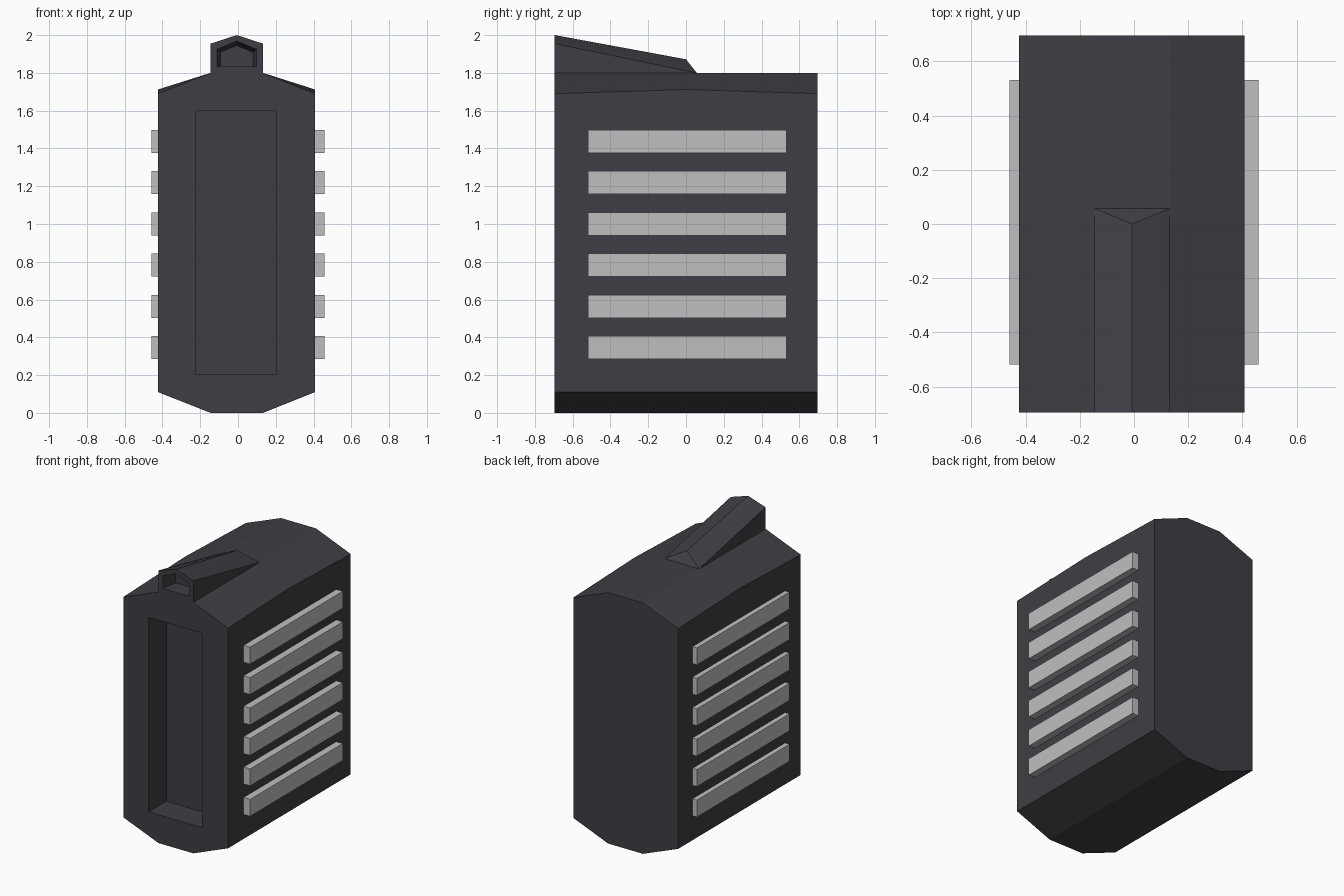
import bpy, bmesh

if "Cube" in bpy.data.objects:
    bpy.data.objects.remove(bpy.data.objects["Cube"])

def material(name, rgb):
    m = bpy.data.materials.new(name)
    m.diffuse_color = (*rgb, 1)
    m.use_nodes = True
    m.node_tree.nodes["Principled BSDF"].inputs["Base Color"].default_value = m.diffuse_color
    return m

DARK = material("charcoal", (0.050, 0.048, 0.058))
GREY = material("light grey", (0.52, 0.52, 0.52))

def finish(name, bm, mat):
    bmesh.ops.recalc_face_normals(bm, faces=bm.faces)
    me = bpy.data.meshes.new(name)
    bm.to_mesh(me)
    bm.free()
    me.materials.append(mat)
    ob = bpy.data.objects.new(name, me)
    bpy.context.collection.objects.link(ob)
    return ob

def loft(name, sections, mat):
    """Skin a list of (y, [(x, z), ...]) rings and cap both ends."""
    bm = bmesh.new()
    rings = [[bm.verts.new((x, y, z)) for x, z in pts] for y, pts in sections]
    n = len(rings[0])
    for a, b in zip(rings, rings[1:]):
        for i in range(n):
            j = (i + 1) % n
            bm.faces.new((a[i], a[j], b[j], b[i]))
    bm.faces.new(rings[0])
    bm.faces.new(rings[-1])
    return finish(name, bm, mat)

def carve(ob, cutter):
    cutter.hide_render = True
    mod = ob.modifiers.new("carve", 'BOOLEAN')
    mod.operation = 'DIFFERENCE'
    mod.solver = 'EXACT'
    mod.object = cutter
    bpy.context.view_layer.objects.active = ob
    bpy.ops.object.modifier_apply(modifier=mod.name)
    bpy.data.objects.remove(cutter)

# Body: eight-sided profile whose shoulders rise slightly in the middle
L, R, FL, FR, Y = -0.424, 0.408, -0.145, 0.132, 0.695

def body_ring(shoulder):
    return [(FL, 0), (FR, 0), (R, 0.11), (R, shoulder),
            (FR, 1.8), (FL, 1.8), (L, shoulder), (L, 0.11)]

body = loft("body", [(-Y, body_ring(1.69)), (0, body_ring(1.712)), (Y, body_ring(1.69))], DARK)

# Tall recess in the front
recess = [(-0.222, 0.203), (0.202, 0.203), (0.202, 1.598), (-0.222, 1.598)]
carve(body, loft("recess_cutter", [(-Y - 0.2, recess), (-Y + 0.2, recess)], DARK))

# Ridge-roofed spout on top, sloping down to the rear
bm = bmesh.new()
half = [(FL, -Y, 1.8), (FL, -Y, 1.955), (-0.10, 0, 1.832), (FL, 0.057, 1.8)]
for x, y, z in half:
    bm.verts.new((x, y, z))
    bm.verts.new((FL + FR - x, y, z))
for y, z in ((-Y, 2.0), (0, 1.872)):
    bm.verts.new((-0.0065, y, z))
bmesh.ops.convex_hull(bm, input=bm.verts)
bmesh.ops.dissolve_limit(bm, angle_limit=0.01, verts=bm.verts, edges=bm.edges)
spout = finish("spout", bm, DARK)

# Tapering opening in the spout
def hole_ring(w, side, peak):
    c = -0.0065
    return [(c - w, 1.835), (c + w, 1.835), (c + w, side), (c, peak), (c - w, side)]

front = hole_ring(0.104, 1.925, 1.968)
carve(spout, loft("hole_cutter", [(-Y - 0.05, front), (-Y, front),
                                  (-Y + 0.12, hole_ring(0.085, 1.91, 1.945))], DARK))

# Six slats on each side
for side, label in ((-1, "left"), (1, "right")):
    for i in range(6):
        z = 0.285 + i * 0.2183
        x0, x1 = sorted((side * 0.39, side * 0.459))
        pts = [(x0, z), (x1, z), (x1, z + 0.122), (x0, z + 0.122)]
        loft(f"{label}_slat_{i + 1}", [(-0.518, pts), (0.532, pts)], GREY)
